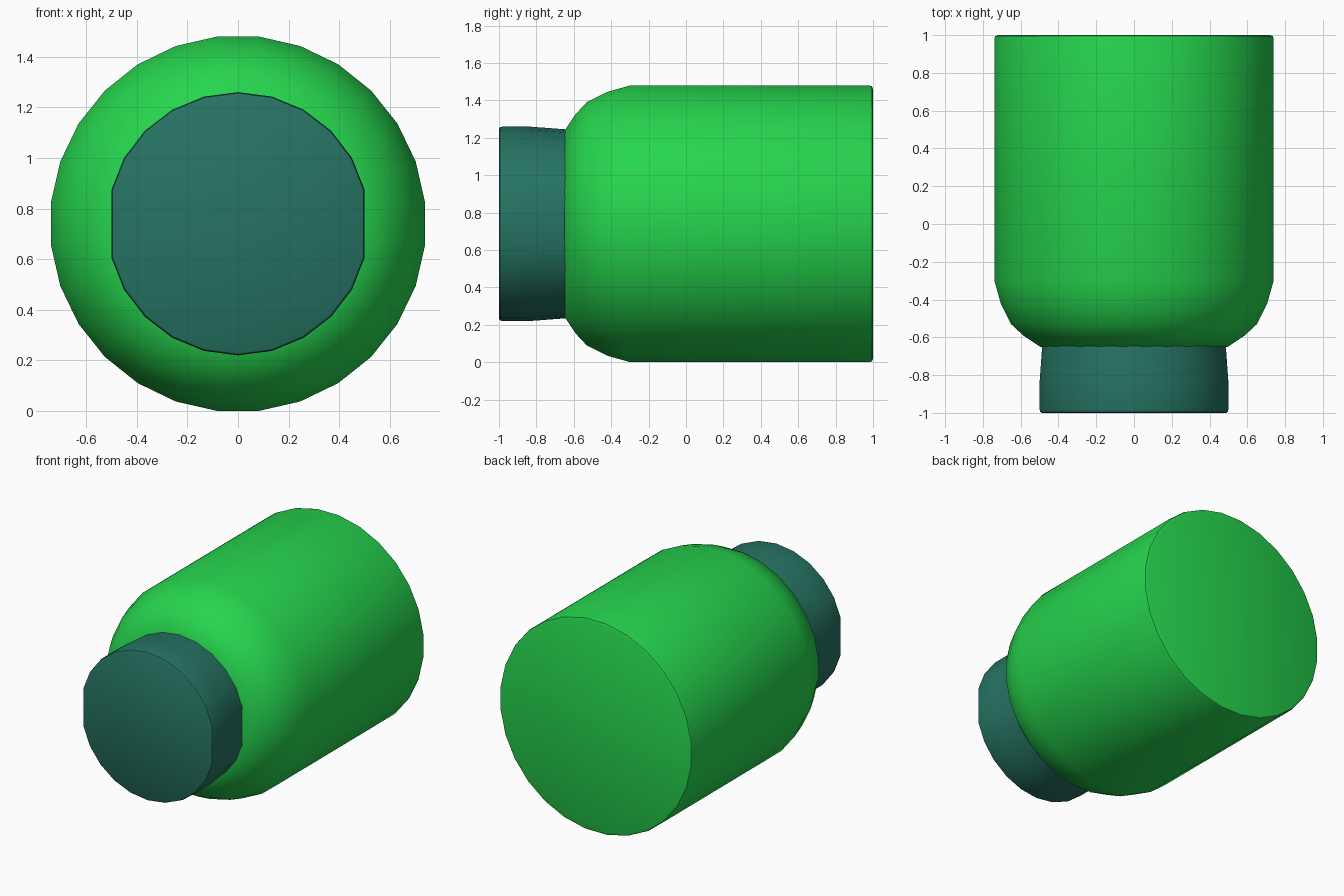
import bpy, bmesh, math

cube = bpy.data.objects.get("Cube")
if cube:
    bpy.data.objects.remove(cube, do_unlink=True)

CENTRE_Z = 0.74


def make_material(name, rgb):
    mat = bpy.data.materials.new(name)
    mat.use_nodes = True
    colour = (*rgb, 1.0)
    mat.diffuse_color = colour
    bsdf = mat.node_tree.nodes["Principled BSDF"]
    bsdf.inputs["Base Color"].default_value = colour
    bsdf.inputs["Roughness"].default_value = 0.6
    return mat


def lathe(name, profile, sides, offset, mat, max_x=10.0):
    """Spin (y, radius) pairs around the lengthwise axis and cap both ends."""
    bm = bmesh.new()
    rings = []
    for y, r in profile:
        ring = []
        for i in range(sides):
            a = 2 * math.pi * (i + offset) / sides
            limit = max_x * r / max(p[1] for p in profile[:3])
            x = max(-limit, min(limit, r * math.cos(a)))
            ring.append(bm.verts.new((x, y, CENTRE_Z + r * math.sin(a))))
        rings.append(ring)
    for a, b in zip(rings, rings[1:]):
        for i in range(sides):
            j = (i + 1) % sides
            bm.faces.new((a[i], a[j], b[j], b[i]))
    bm.faces.new(rings[0])
    bm.faces.new(rings[-1])
    bmesh.ops.recalc_face_normals(bm, faces=bm.faces)
    mesh = bpy.data.meshes.new(name)
    bm.to_mesh(mesh)
    bm.free()
    mesh.materials.append(mat)
    obj = bpy.data.objects.new(name, mesh)
    bpy.context.collection.objects.link(obj)
    bpy.ops.object.select_all(action="DESELECT")
    obj.select_set(True)
    bpy.context.view_layer.objects.active = obj
    bpy.ops.object.shade_smooth_by_angle(angle=math.radians(35))
    return obj


green = make_material("bright_green", (0.019, 0.66, 0.075))
teal = make_material("dark_teal", (0.019, 0.172, 0.124))

# Bottle body: rounded shoulder at the front, flat base at the back
body_profile = [(-0.65, 0.50), (-0.59, 0.59), (-0.53, 0.655), (-0.42, 0.71),
                (-0.30, 0.744), (0.98, 0.744), (0.994, 0.74), (1.0, 0.725)]
lathe("bottle_body", body_profile, 28, 0.5, green)

# Cap: flattened slightly at the sides, narrowing toward the shoulder
cap_profile = [(-1.0, 0.507), (-0.995, 0.516), (-0.98, 0.52),
               (-0.84, 0.52), (-0.64, 0.505)]
lathe("bottle_cap", cap_profile, 24, 0.0, teal, max_x=0.50)
